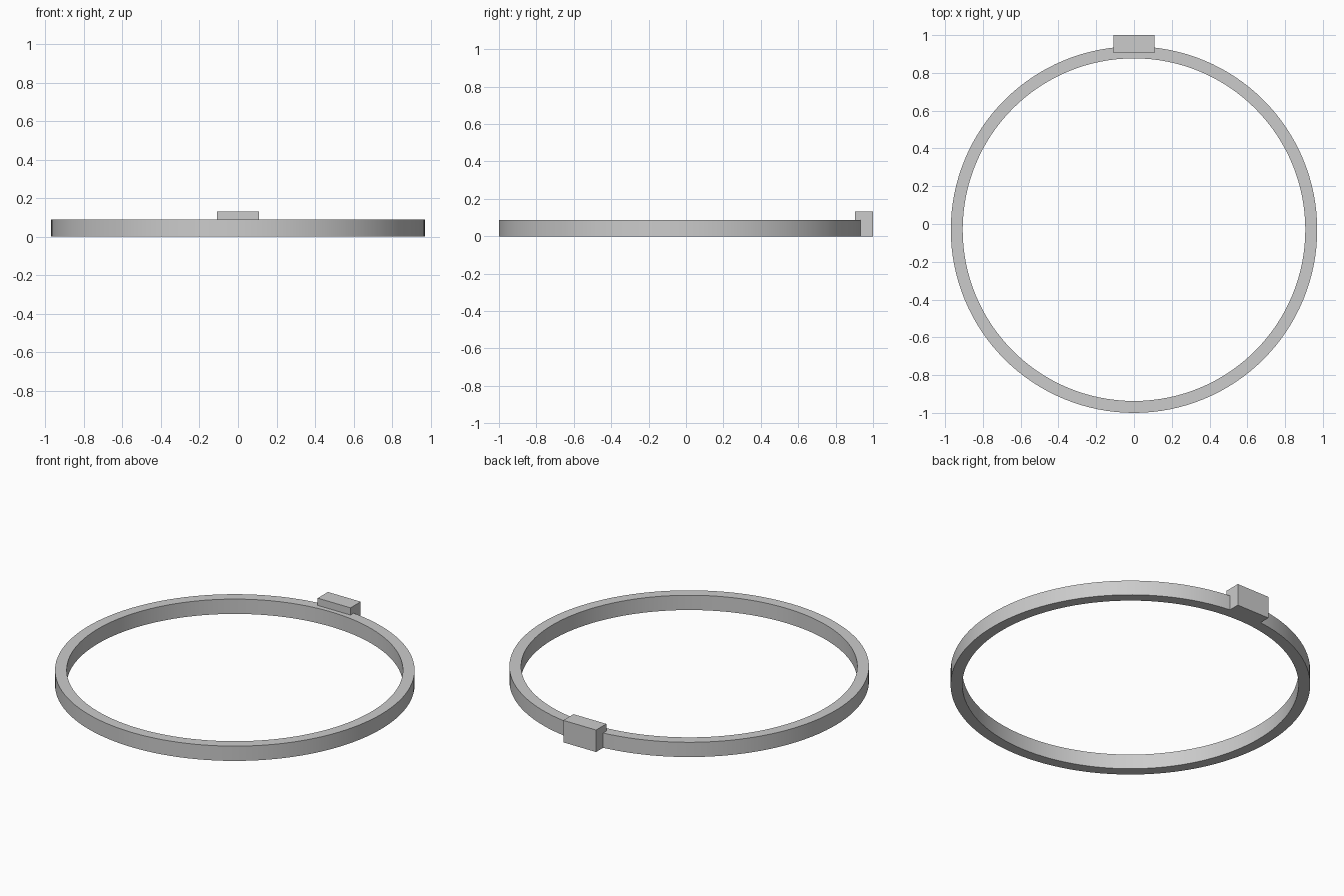
import bpy, bmesh, math

if "Cube" in bpy.data.objects:
    bpy.data.objects.remove(bpy.data.objects["Cube"])

grey = bpy.data.materials.new("light_grey")
grey.diffuse_color = (0.6, 0.6, 0.6, 1)
grey.use_nodes = True
grey.node_tree.nodes["Principled BSDF"].inputs["Base Color"].default_value = grey.diffuse_color


def make_object(name, bm):
    bmesh.ops.recalc_face_normals(bm, faces=bm.faces)
    mesh = bpy.data.meshes.new(name)
    bm.to_mesh(mesh)
    bm.free()
    mesh.materials.append(grey)
    obj = bpy.data.objects.new(name, mesh)
    bpy.context.collection.objects.link(obj)
    return obj


# Flat band: rectangular section swept around a circle
SEGMENTS, CENTRE_Y = 128, -0.03
SECTION = [(0.907, 0), (0.97, 0), (0.97, 0.088), (0.907, 0.088)]
bm = bmesh.new()
loops = []
for i in range(SEGMENTS):
    a = 2 * math.pi * i / SEGMENTS
    loops.append([bm.verts.new((r * math.cos(a), CENTRE_Y + r * math.sin(a), z))
                  for r, z in SECTION])
for i in range(SEGMENTS):
    p, q = loops[i], loops[(i + 1) % SEGMENTS]
    for j in range(4):
        k = (j + 1) % 4
        bm.faces.new((p[j], q[j], q[k], p[k]))
ring = make_object("ring_band", bm)
bpy.context.view_layer.objects.active = ring
ring.select_set(True)
bpy.ops.object.shade_smooth_by_angle(angle=math.radians(30))

# Rectangular clasp block at the back of the band
bm = bmesh.new()
bmesh.ops.create_cube(bm, size=1)
for v in bm.verts:
    v.co = (v.co.x * 0.216, 0.952 + v.co.y * 0.096, (v.co.z + 0.5) * 0.131)
make_object("clasp_block", bm)
